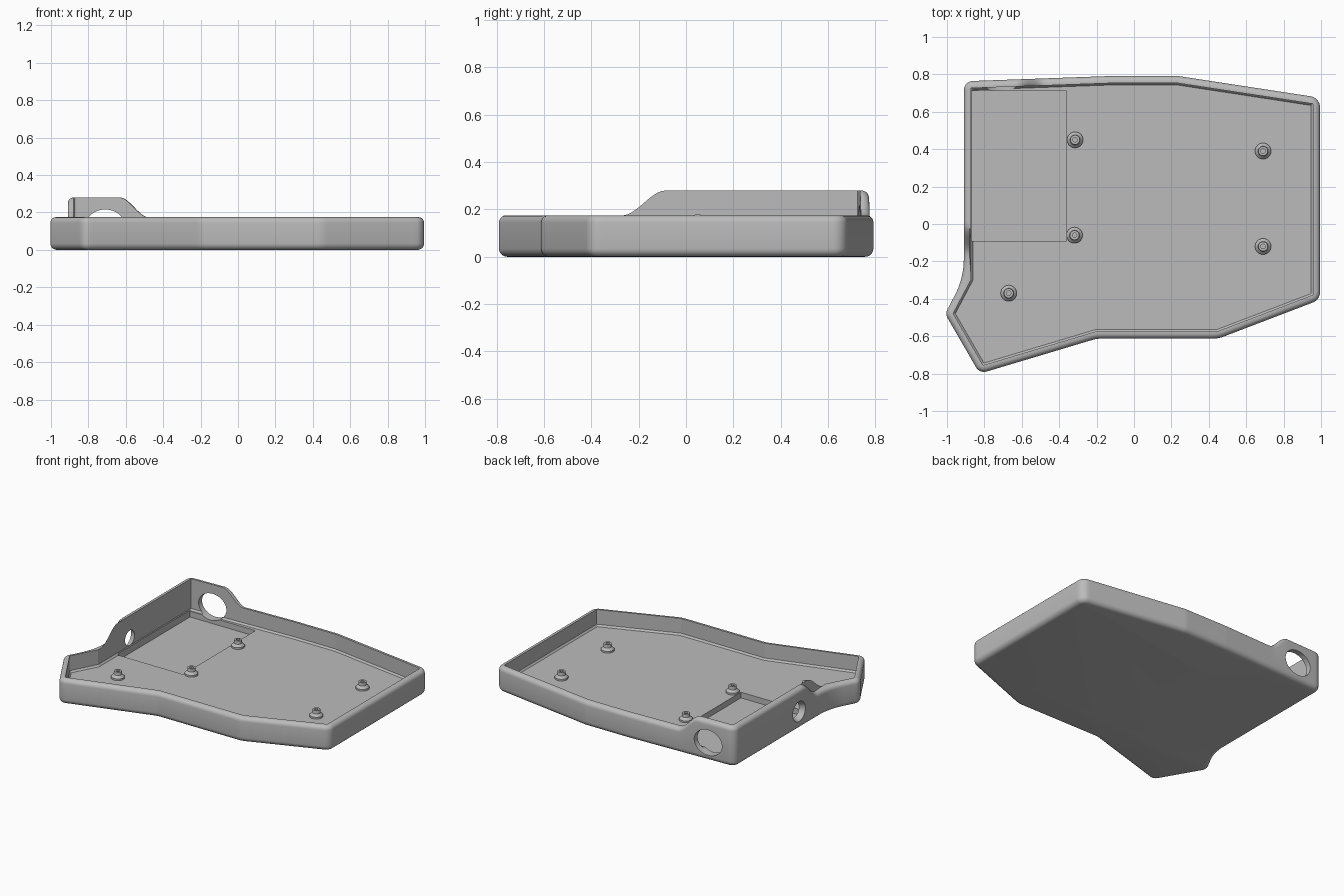
import bpy, bmesh, math
from mathutils import Vector

cube = bpy.data.objects.get("Cube")
if cube:
    bpy.data.objects.remove(cube)

RIM, RAISED, FLOOR, WALL = 0.175, 0.28, 0.06, 0.038

grey = bpy.data.materials.new("plain_grey")
grey.use_nodes = True
grey.diffuse_color = (0.5, 0.5, 0.5, 1)
grey.node_tree.nodes["Principled BSDF"].inputs["Base Color"].default_value = (0.5, 0.5, 0.5, 1)

# Tray outline, counter-clockwise: x, y, corner radius
OUTLINE = [(-0.91, 0.763, 0.05), (-1 + 0.09, -0.29, 0.42), (-1.01, -0.48, 0.05),
           (-0.825, -0.8, 0.05), (-0.2, -0.613, 0.15), (0.45, -0.613, 0.15),
           (0.995, -0.405, 0.06), (0.995, 0.675, 0.06), (0.23, 0.792, 0.2),
           (-0.1, 0.792, 0.2)]
PTS = [Vector(p[:2]) for p in OUTLINE]
COUNT = len(PTS)


def outline_loop(inset, sharp=False, corner_steps=8):
    """Inset outline with rounded corners; point count is always the same."""
    dirs = [(PTS[(i + 1) % COUNT] - PTS[i]).normalized() for i in range(COUNT)]
    corners = []
    for i in range(COUNT):
        a, b = dirs[i - 1], dirs[i]
        na, nb = Vector((-a.y, a.x)), Vector((-b.y, b.x))
        tip = PTS[i] + (na + nb) * (inset / (1 + na.dot(nb)))
        turn = a.x * b.y - a.y * b.x
        radius = OUTLINE[i][2] - (inset if turn > 0 else 0)
        radius = 0.004 if sharp else max(radius, 0.004)
        half = math.acos(max(-1, min(1, a.dot(b)))) / 2
        side = 1 if turn > 0 else -1
        start = tip - a * radius * math.tan(half)
        centre = start + na * radius * side
        arc = []
        for k in range(corner_steps + 1):
            ang = side * 2 * half * k / corner_steps
            v = start - centre
            arc.append(centre + Vector((v.x * math.cos(ang) - v.y * math.sin(ang),
                                        v.x * math.sin(ang) + v.y * math.cos(ang))))
        corners.append(arc)
    loop = []
    for i in range(COUNT):
        loop += corners[i]
        nxt = corners[(i + 1) % COUNT][0]
        steps = max(2, int((PTS[(i + 1) % COUNT] - PTS[i]).length / 0.018))
        loop += [corners[i][-1].lerp(nxt, k / steps) for k in range(1, steps)]
    return loop


def smooth_step(lo, hi, v):
    t = max(0, min(1, (v - lo) / (hi - lo)))
    return t * t * (3 - 2 * t)


def rim_height(p):
    """The rim rises around the back corner at -x."""
    return RIM + (RAISED - RIM) * smooth_step(0.48, 0.63, -p.x) * smooth_step(-0.16, 0.0, p.y)


def finish(obj, angle=30):
    if not obj.data.materials:
        obj.data.materials.append(grey)
    bpy.ops.object.select_all(action='DESELECT')
    obj.select_set(True)
    bpy.context.view_layer.objects.active = obj
    bpy.ops.object.shade_smooth_by_angle(angle=math.radians(angle))


def mesh_object(name, bm):
    bmesh.ops.recalc_face_normals(bm, faces=bm.faces[:])
    mesh = bpy.data.meshes.new(name)
    bm.to_mesh(mesh)
    bm.free()
    obj = bpy.data.objects.new(name, mesh)
    bpy.context.collection.objects.link(obj)
    return obj


# Tray shell: loft from the bottom, up the outside, over the rim, down to the floor
outer = outline_loop(0)
heights = [rim_height(p) for p in outer]
sections = []
for k in range(6):
    t = math.radians(90 * k / 5)
    r = 0.035
    sections.append((outline_loop(r * (1 - math.sin(t))), [r * (1 - math.cos(t))] * len(outer)))
for k in range(6):
    t = math.radians(90 * k / 5)
    r = 0.03
    sections.append((outline_loop(r * (1 - math.cos(t))), [h - r * (1 - math.sin(t)) for h in heights]))
sections.append((outline_loop(WALL, True), heights))
sections.append((outline_loop(WALL, True), [FLOOR + 0.012] * len(outer)))
sections.append((outline_loop(WALL + 0.01, True), [FLOOR] * len(outer)))

bm = bmesh.new()
rings = [[bm.verts.new((p.x, p.y, z)) for p, z in zip(loop, zs)] for loop, zs in sections]
for low, high in zip(rings, rings[1:]):
    for i in range(len(low)):
        j = (i + 1) % len(low)
        bm.faces.new((low[i], low[j], high[j], high[i]))
bm.faces.new(rings[0][::-1])
bm.faces.new(rings[-1])
tray = mesh_object("tray", bm)
tray.data.materials.append(grey)


def cut(target, cutter):
    mod = target.modifiers.new("cut", 'BOOLEAN')
    mod.operation = 'DIFFERENCE'
    mod.solver = 'EXACT'
    mod.object = cutter
    bpy.ops.object.select_all(action='DESELECT')
    bpy.context.view_layer.objects.active = target
    target.select_set(True)
    bpy.ops.object.modifier_apply(modifier=mod.name)
    bpy.data.objects.remove(cutter)


# Rectangular recess in the floor
bpy.ops.mesh.primitive_cube_add(size=1, location=(-0.615, 0.31, 0.07))
recess = bpy.context.object
recess.scale = (0.506, 0.8, 0.1)
cut(tray, recess)

# Oval port through the back wall
bpy.ops.mesh.primitive_cylinder_add(vertices=48, radius=1, depth=1, location=(-0.71, 0.765, 0.128),
                                    rotation=(math.pi / 2, 0, 0))
port = bpy.context.object
port.scale = (0.105, 0.088, 0.2)
cut(tray, port)

# Countersunk round port through the side wall
bpy.ops.mesh.primitive_cone_add(vertices=40, radius1=0.078, radius2=0.042, depth=0.08,
                                location=(-0.89, 0.05, 0.125), rotation=(0, math.pi / 2, 0))
cut(tray, bpy.context.object)
finish(tray)

# Screw standoffs: flared foot, straight post, blind hole
PROFILE = [(0.043, FLOOR - 0.01), (0.043, FLOOR + 0.012), (0.027, FLOOR + 0.028),
           (0.025, FLOOR + 0.05), (0.012, FLOOR + 0.05), (0.012, FLOOR + 0.01), (0, FLOOR + 0.01)]
SPOTS = [(-0.315, 0.45), (-0.318, -0.06), (-0.67, -0.37), (0.69, 0.39), (0.69, -0.12)]
for n, (x, y) in enumerate(SPOTS):
    bm = bmesh.new()
    line = [bm.verts.new((r, 0, z)) for r, z in PROFILE]
    edges = [bm.edges.new(pair) for pair in zip(line, line[1:])]
    bmesh.ops.spin(bm, geom=line + edges, cent=(0, 0, 0), axis=(0, 0, 1),
                   angle=2 * math.pi, steps=28)
    bmesh.ops.remove_doubles(bm, verts=bm.verts[:], dist=0.0005)
    post = mesh_object(f"standoff_{n + 1}", bm)
    post.location = (x, y, 0)
    finish(post)
